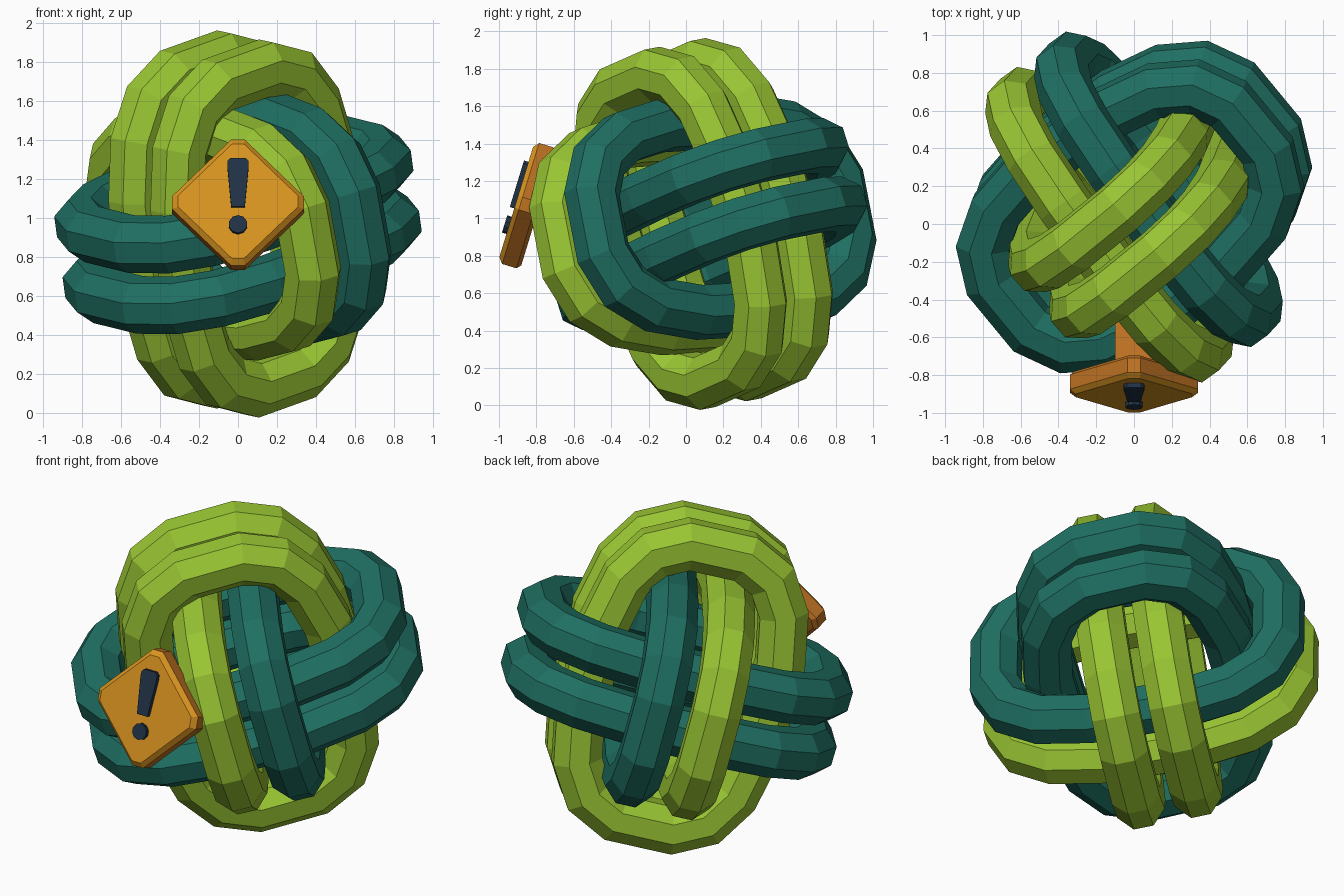
import bpy, bmesh, math
from mathutils import Vector, Matrix

if "Cube" in bpy.data.objects:
    bpy.data.objects.remove(bpy.data.objects["Cube"])


def material(name, rgb):
    m = bpy.data.materials.new(name)
    lin = [((c / 255 + 0.055) / 1.055) ** 2.4 for c in rgb]
    m.diffuse_color = (*lin, 1)
    m.use_nodes = True
    m.node_tree.nodes["Principled BSDF"].inputs["Base Color"].default_value = m.diffuse_color
    return m


GREEN = material("lime_green", (153, 197, 51))
TEAL = material("deep_teal", (31, 111, 98))
ORANGE = material("sign_orange", (217, 148, 32))
RUST = material("sign_dark_orange", (190, 114, 34))
NAVY = material("dark_navy", (32, 50, 70))


def loft(name, rings, mat, closed=False):
    """Skin a list of equal-length point rings; cap the ends unless closed."""
    bm = bmesh.new()
    loops = [[bm.verts.new(p) for p in r] for r in rings]
    n = len(loops[0])
    for i in range(len(loops) if closed else len(loops) - 1):
        a, b = loops[i], loops[(i + 1) % len(loops)]
        for j in range(n):
            k = (j + 1) % n
            bm.faces.new((a[j], a[k], b[k], b[j]))
    if not closed:
        bm.faces.new(loops[0])
        bm.faces.new(loops[-1])
    bmesh.ops.recalc_face_normals(bm, faces=bm.faces)
    mesh = bpy.data.meshes.new(name)
    bm.to_mesh(mesh)
    bm.free()
    mesh.materials.append(mat)
    ob = bpy.data.objects.new(name, mesh)
    bpy.context.collection.objects.link(ob)
    return ob


CENTER = Vector((0, 0.09, 0.97))
LONG, SHORT, POWER = 0.83, 0.525, 2.8
RADIUS, OFFSET, SEGMENTS, SIDES = 0.148, 0.165, 16, 8


def oval(t):
    c, s = math.cos(t), math.sin(t)
    e = 2 / POWER
    return Vector((math.copysign(abs(c) ** e, c) * LONG,
                   math.copysign(abs(s) ** e, s) * SHORT))


def rope_loop(name, long_axis, normal, shift, mat):
    """Eight-sided tube along an oval lying in the plane of the given normal."""
    normal = Vector(normal).normalized()
    long_axis = Vector(long_axis)
    long_axis = (long_axis - normal * long_axis.dot(normal)).normalized()
    short_axis = normal.cross(long_axis)
    pts = [oval(2 * math.pi * (i + 0.5) / SEGMENTS) for i in range(SEGMENTS)]
    rings = []
    for i, p in enumerate(pts):
        d_in = (p - pts[i - 1]).normalized()
        d_out = (pts[(i + 1) % SEGMENTS] - p).normalized()
        tan = (d_in + d_out).normalized()
        out = long_axis * tan.y - short_axis * tan.x
        mid = CENTER + long_axis * p.x + short_axis * p.y + normal * shift
        miter = 1 / max(0.8, tan.dot(d_in))
        ring = []
        for k in range(SIDES):
            a = 2 * math.pi * (k + 0.5) / SIDES
            ring.append(mid + out * (RADIUS * miter * math.cos(a))
                        + normal * (RADIUS * math.sin(a)))
        rings.append(ring)
    loft(name, rings, mat, closed=True)


# Three interlocked pairs of rope loops, each slightly leaning
for side, label in ((1, "a"), (-1, "b")):
    d = side * OFFSET
    rope_loop("level_loop_" + label, (0.785, 0.59, 0.29), (-0.13, -0.30, 0.95), d, TEAL)
    rope_loop("upright_loop_" + label, (-0.13, -0.26, 0.95), (0.65, -0.74, -0.14), d, GREEN)
    rope_loop("cross_loop_" + label, (0.59, -0.80, -0.05), (0.79, 0.57, 0.25), d,
              TEAL if side > 0 else GREEN)

# Sign frame: leaning back, local z is the face normal
TILT = math.radians(17)
N = Vector((0, -math.cos(TILT), math.sin(TILT)))
U = Vector((0, math.sin(TILT), math.cos(TILT)))
SIGN = Matrix.Translation((0, -0.908, 1.087)) @ Matrix(
    ((1, 0, 0), U, N)).transposed().to_4x4()


def plate(name, levels, mat):
    """levels: list of (outline, depth) in the sign frame."""
    loft(name, [[SIGN @ Vector((x, y, z)) for x, y in o] for o, z in levels], mat)


def diamond(size, cut):
    return [(size, -cut), (size, cut), (cut, size), (-cut, size),
            (-size, cut), (-size, -cut), (-cut, -size), (cut, -size)]


# Diamond sign: darker body, brighter bevelled face
plate("sign_body", [(diamond(0.315, 0.03), -0.125), (diamond(0.338, 0.035), -0.105),
                    (diamond(0.338, 0.035), -0.025)], RUST)
plate("sign_face", [(diamond(0.338, 0.035), -0.025), (diamond(0.308, 0.03), 0)], ORANGE)

# Square stem holding the sign
square = [(-0.1, -0.1), (0.1, -0.1), (0.1, 0.1), (-0.1, 0.1)]
plate("sign_stem", [(square, -0.4), (square, -0.12)], RUST)

# Tapered bar and round dot on the sign face
bar = [(-0.035, -0.035), (0.035, -0.035), (0.055, 0.185), (0.053, 0.21),
       (0.038, 0.225), (-0.038, 0.225), (-0.053, 0.21), (-0.055, 0.185)]
dot = [(0.048 * math.cos(math.pi * (k + 0.5) / 5),
        -0.13 + 0.048 * math.sin(math.pi * (k + 0.5) / 5)) for k in range(10)]
plate("warning_bar", [(bar, -0.005), (bar, 0.025)], NAVY)
plate("warning_dot", [(dot, -0.005), (dot, 0.025)], NAVY)
